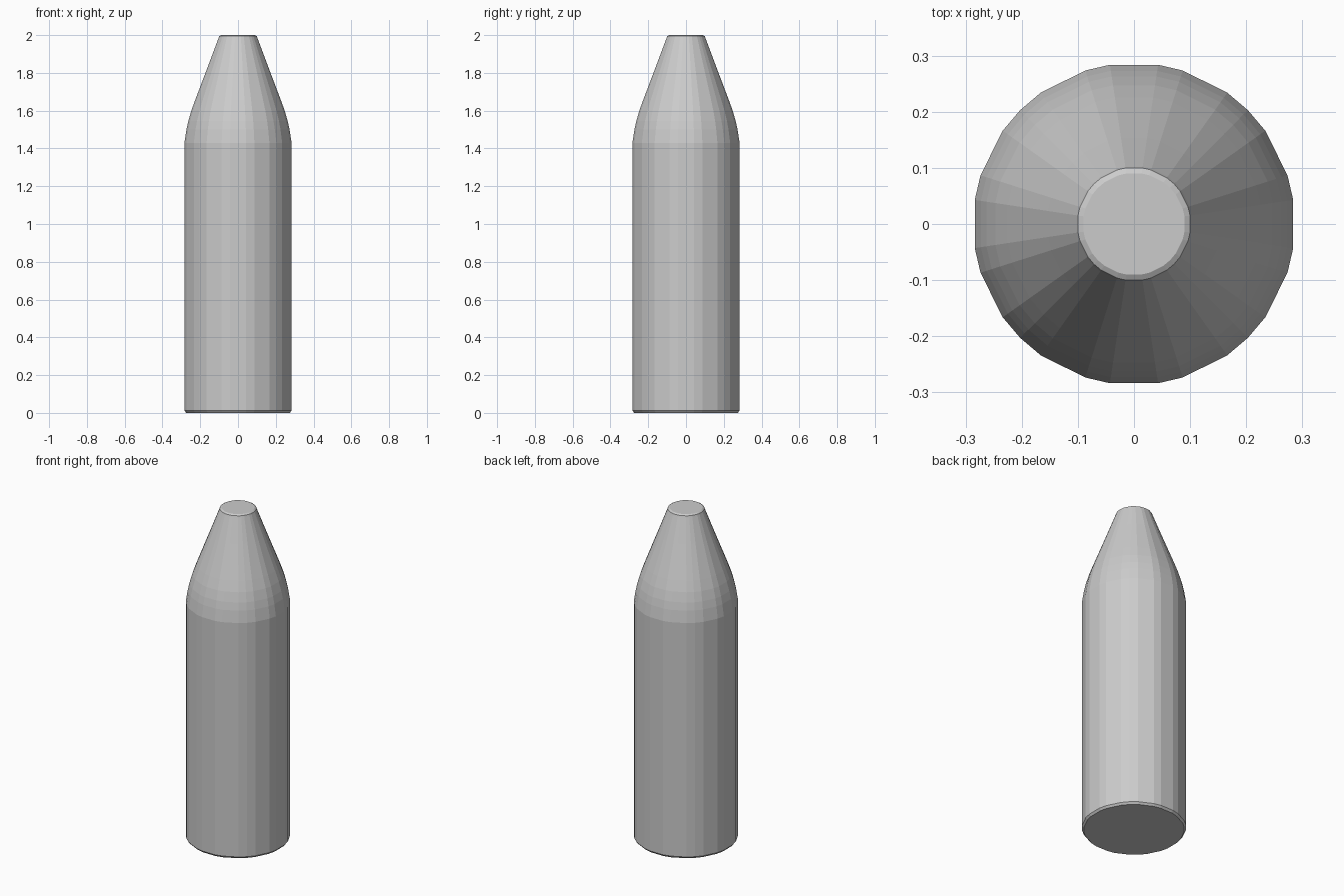
import bpy, bmesh, math

if "Cube" in bpy.data.objects:
    bpy.data.objects.remove(bpy.data.objects["Cube"])

# Outline of the shell: (radius, height)
PROFILE = [(0.277, 0.0), (0.287, 0.012), (0.287, 1.43), (0.276, 1.50),
           (0.266, 1.545), (0.250, 1.60), (0.228, 1.66), (0.203, 1.725),
           (0.155, 1.85), (0.104, 1.985), (0.101, 1.994), (0.091, 2.0)]

# Uneven facets, repeated in each quarter turn
QUARTER = [8.6, 17.6, 35.4, 45.0, 54.6, 72.4, 81.4]
ANGLES = [math.radians(q * 90 + a) for q in range(4) for a in QUARTER]


def lathe(name, profile, angles):
    bm = bmesh.new()
    rings = [[bm.verts.new((r * math.cos(a), r * math.sin(a), z)) for a in angles]
             for r, z in profile]
    n = len(angles)
    for low, high in zip(rings, rings[1:]):
        for i in range(n):
            j = (i + 1) % n
            bm.faces.new((low[i], low[j], high[j], high[i]))
    # Flat base and flat tip
    bm.faces.new(rings[0][::-1])
    bm.faces.new(rings[-1])
    mesh = bpy.data.meshes.new(name)
    bm.to_mesh(mesh)
    bm.free()
    obj = bpy.data.objects.new(name, mesh)
    bpy.context.collection.objects.link(obj)
    return obj


# Straight body with tapered, blunt nose
lathe("tapered_cylinder_body", PROFILE, ANGLES)
